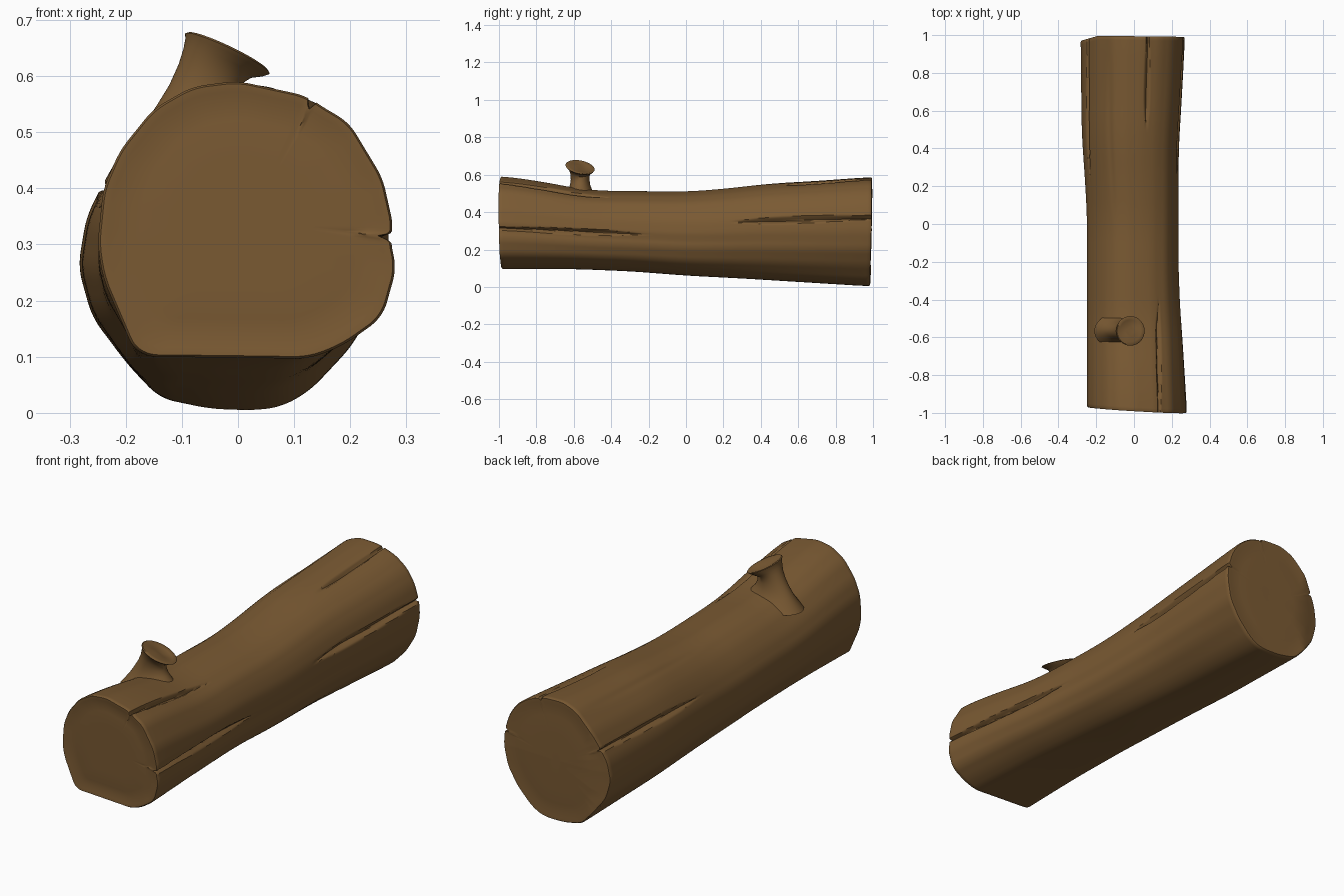
import bpy, bmesh, math
from mathutils import Vector

if "Cube" in bpy.data.objects:
    bpy.data.objects.remove(bpy.data.objects["Cube"])

wood = bpy.data.materials.new("brown wood")
wood.diffuse_color = (0.195, 0.102, 0.033, 1)
wood.use_nodes = True
wood.node_tree.nodes["Principled BSDF"].inputs["Base Color"].default_value = wood.diffuse_color
N, ROWS = 288, 130

# End outlines (x, z), counter-clockwise from the bottom left
FRONT = [(-.18, .1), (-.02, .098), (.13, .096), (.19, .12), (.26, .17), (.285, .26), (.272, .31),
         (.28, .33), (.26, .42), (.2, .52), (.14, .556), (.125, .568), (0, .595), (-.08, .585),
         (-.15, .545), (-.21, .47), (-.24, .40), (-.25, .3), (-.24, .24)]
BACK = [(-.14, .025), (-.05, .006), (.03, .003), (.08, .01), (.13, .04), (.2, .115), (.25, .2),
        (.27, .3), (.265, .37), (.24, .45), (.2, .51), (.14, .555), (.05, .585), (-.05, .588),
        (-.12, .56), (-.2, .48), (-.24, .41), (-.27, .35), (-.285, .26), (-.26, .17), (-.2, .09)]

# Extents along the length: (y, value)
TOP = [(-1, .595), (-.8, .568), (-.6, .53), (-.5, .516), (0, .51), (.2, .525), (.45, .553), (.7, .567), (1, .588)]
BOTTOM = [(-1, .097), (-.6, .095), (-.3, .083), (0, .06), (.3, .045), (1, .003)]
LEFT = [(-1, -.25), (0, -.25), (.15, -.256), (.5, -.279), (1, -.285)]
RIGHT = [(-1, .284), (-.6, .262), (-.4, .248), (-.2, .24), (.4, .24), (.7, .257), (1, .271)]

# Cracks: y at log end, y at tip, (x, z) at end, (x, z) at tip, half width, depth
CRACKS = [(-1, -.18, (.28, .312), (.24, .28), .011, .022), (1, .2, (.27, .375), (.24, .35), .013, .024),
          (-1, -.38, (.135, .56), (.13, .47), .010, .020), (1, .46, (.075, .58), (.065, .54), .010, .016),
          (1, .2, (-.245, .405), (-.235, .37), .011, .022)]


def lerp(a, b, t):
    return a + (b - a) * t


def table(rows, v):
    for (a, p), (b, q) in zip(rows, rows[1:]):
        if v <= b:
            return lerp(p, q, max(0, (v - a) / (b - a)))
    return rows[-1][1]


def smooth_table(rows, v):
    return sum(table(rows, v + d * .03) for d in range(-3, 4)) / 7


def polar(outline):
    """Radius for each angle of an outline scaled to a -1..1 box."""
    xs, zs = zip(*outline)
    cx, cz = (max(xs) + min(xs)) / 2, (max(zs) + min(zs)) / 2
    hx, hz = (max(xs) - min(xs)) / 2, (max(zs) - min(zs)) / 2
    pts = [Vector(((x - cx) / hx, (z - cz) / hz)) for x, z in outline]
    dense = []
    for a, b in zip(pts, pts[1:] + pts[:1]):
        for k in range(12):
            p = a.lerp(b, k / 12)
            dense.append((math.atan2(p.y, p.x) % math.tau, p.length))
    dense.sort()
    dense = [(a - math.tau, r) for a, r in dense[-3:]] + dense + [(a + math.tau, r) for a, r in dense[:3]]
    raw = [table(dense, math.tau * i / N) for i in range(N)]
    return [sum(raw[(i + d) % N] for d in range(-4, 5)) / 9 for i in range(N)]


FRONT_R, BACK_R = polar(FRONT), polar(BACK)


def front_y(x, z):
    return -.984 - .06 * x - .025 * (z - .3)


def back_y(x, z):
    return .994 - .012 * x - .035 * max(0, .3 - z) - .3 * max(0, -.19 - x)


def section(y):
    t = (y + 1) / 2
    x0, x1 = smooth_table(LEFT, y), smooth_table(RIGHT, y)
    z0, z1 = smooth_table(BOTTOM, y), smooth_table(TOP, y)
    cx, cz, hx, hz = (x0 + x1) / 2, (z0 + z1) / 2, (x1 - x0) / 2, (z1 - z0) / 2
    ring = []
    for i in range(N):
        a = math.tau * i / N
        r = lerp(FRONT_R[i], BACK_R[i], t)
        dx, dz = hx * r * math.cos(a), hz * r * math.sin(a)
        R = math.hypot(dx, dz)
        ang = math.atan2(dz, dx)
        cut = 0
        for ye, yt, pe, pt, w, depth in CRACKS:
            k = (y - ye) / (yt - ye)
            if k < 1:
                aim = math.atan2(lerp(pe[1], pt[1], k) - cz, lerp(pe[0], pt[0], k) - cx)
                d = (ang - aim + math.pi) % math.tau - math.pi
                width = w * (.65 + .9 * math.sin(math.pi * k)) * min(1, (1 - k) * 4)
                cut += depth * min(1, (1 - k) * 3) * max(0, 1 - abs(d) * R / max(width, .002))
        # shallow long furrow on the upper left
        cut += .004 * math.exp(-((ang - 2.02) / .07) ** 2) * max(0, math.sin(math.pi * min(1, max(0, y))))
        s = 1 - cut / R
        ring.append((cx + dx * s, cz + dz * s))
    return ring, (cx, cz)


def skin(bm, rings):
    for a, b in zip(rings, rings[1:]):
        n = len(a)
        for i in range(n):
            bm.faces.new((a[i], a[(i + 1) % n], b[(i + 1) % n], b[i]))


def finish(bm, name, angle):
    bmesh.ops.recalc_face_normals(bm, faces=bm.faces)
    me = bpy.data.meshes.new(name)
    bm.to_mesh(me)
    bm.free()
    me.materials.append(wood)
    ob = bpy.data.objects.new(name, me)
    bpy.context.collection.objects.link(ob)
    bpy.ops.object.select_all(action='DESELECT')
    ob.select_set(True)
    bpy.context.view_layer.objects.active = ob
    bpy.ops.object.shade_smooth_by_angle(angle=math.radians(angle))


# Log body with cracked bark and slightly dished sawn ends
bm = bmesh.new()
rings = []


def cap_ring(ring, c, end_y, s, inset):
    out = []
    for x, z in ring:
        px, pz = lerp(c[0], x, s), lerp(c[1], z, s)
        out.append(bm.verts.new((px, end_y(px, pz) + inset, pz)))
    return out


CAP = [(.15, .004), (.45, .004), (.72, .004), (.84, .007), (.93, .001), (.985, 0)]
ring, c = section(-1)
first_c = bm.verts.new((c[0], front_y(*c) + .004, c[1]))
rings += [cap_ring(ring, c, front_y, s, d) for s, d in CAP]
for j in range(ROWS + 1):
    t = j / ROWS
    t = lerp(.003, .997, t)
    ring, c = section(-1 + 2 * t)
    rings.append([bm.verts.new((x, lerp(front_y(x, z), back_y(x, z), t), z)) for x, z in ring])
ring, c = section(1)
rings += [cap_ring(ring, c, back_y, s, -d * .6) for s, d in reversed(CAP)]
last_c = bm.verts.new((c[0], back_y(*c) - .003, c[1]))
skin(bm, rings)
for centre, r in ((first_c, rings[0]), (last_c, rings[-1])):
    for i in range(N):
        bm.faces.new((centre, r[i], r[(i + 1) % N]))
finish(bm, "log_body", 40)

# Branch stub: centre x, z, radius x, radius y, tilt toward +x in degrees
STUB = [(-.06, .46, .150, .10, 0), (-.06, .515, .106, .066, 0), (-.06, .545, .084, .054, 3),
        (-.056, .575, .067, .050, 8), (-.048, .605, .060, .052, 16), (-.036, .624, .066, .062, 22),
        (-.024, .634, .077, .073, 25), (-.019, .640, .083, .078, 25), (-.018, .643, .079, .074, 25),
        (-.019, .640, .062, .058, 25), (-.020, .638, .030, .028, 25)]
bm = bmesh.new()
rings = []
for cx, cz, rx, ry, tilt in STUB:
    a = math.radians(tilt)
    rings.append([bm.verts.new((cx + rx * math.cos(u) * math.cos(a), -.566 + ry * math.sin(u),
                                cz - rx * math.cos(u) * math.sin(a) - .012 * math.sin(u) * (tilt > 20)))
                  for u in (math.tau * i / 64 for i in range(64))])
skin(bm, rings)
bm.faces.new(rings[0])
bm.faces.new(rings[-1])
finish(bm, "branch_stub", 50)
